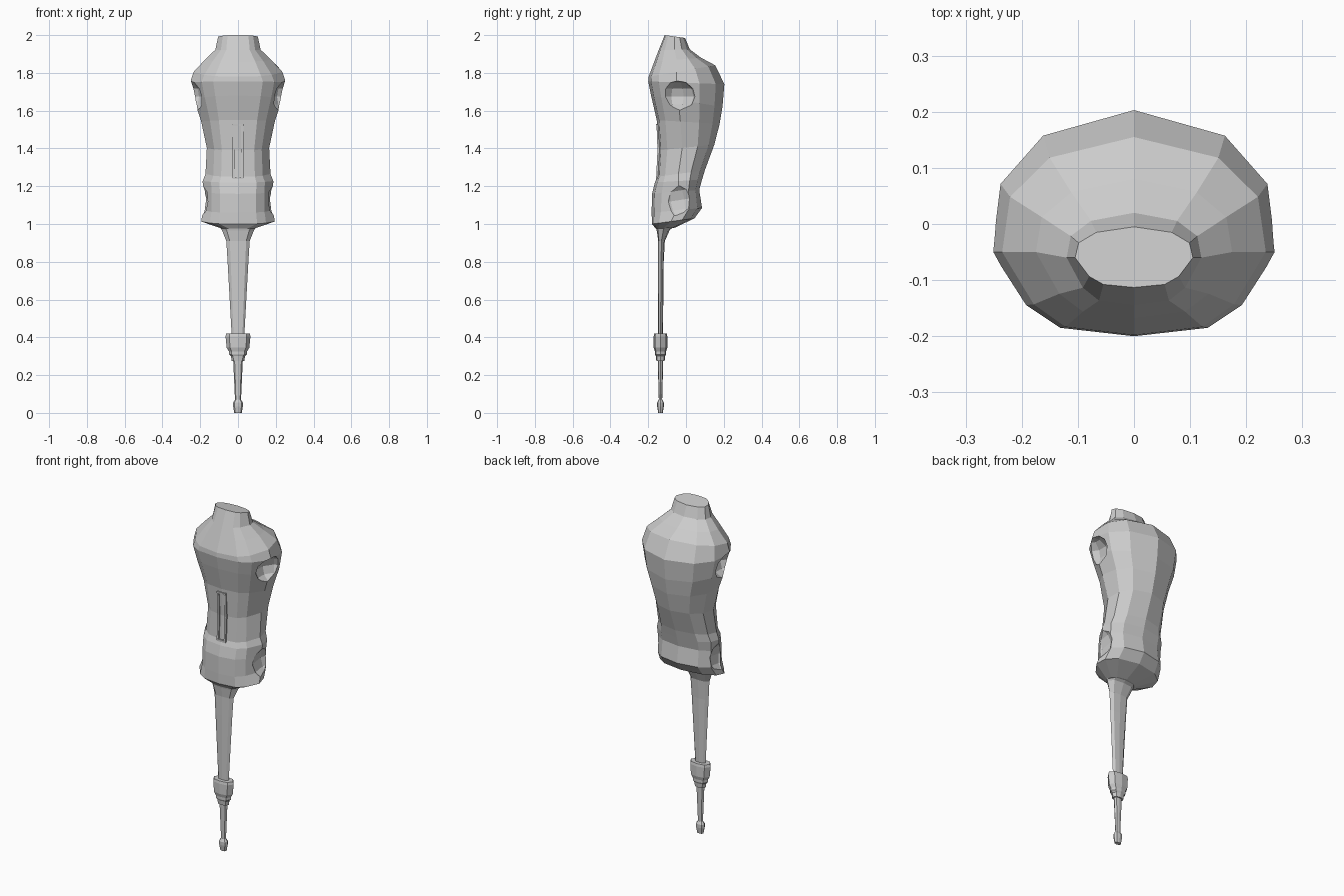
import bpy, bmesh
from mathutils import Vector

if "Cube" in bpy.data.objects:
    bpy.data.objects.remove(bpy.data.objects["Cube"])

# half cross-section: x factor, y factor (negative = front, positive = back)
ORGANIC = [(0, -1), (.52, -.9), (.76, -.63), (1, 0), (.94, .48), (.64, .82), (0, 1)]
BLADE = [(0, -1), (.7, -.8), (1, 0), (.7, .8), (0, 1)]


def loft(name, rings, half):
    """Loft closed mirrored rings: (z_front, z_back, half_width, y_front, y_back, y_mid)."""
    full = half + [(-x, y) for x, y in half[-2:0:-1]]
    n = len(full)
    bm = bmesh.new()
    loops = []
    for zf, zb, hw, yf, yb, ym in rings:
        loop = []
        for fx, fy in full:
            y = ym + (fy * (yb - ym) if fy > 0 else -fy * (yf - ym))
            t = (y - yf) / (yb - yf)
            loop.append(bm.verts.new((fx * hw, y, zf + t * (zb - zf))))
        loops.append(loop)
    for a, b in zip(loops, loops[1:]):
        for i in range(n):
            bm.faces.new((a[i], b[i], b[(i + 1) % n], a[(i + 1) % n]))
    bm.faces.new(loops[0])
    bm.faces.new(loops[-1][::-1])
    bmesh.ops.recalc_face_normals(bm, faces=bm.faces)
    me = bpy.data.meshes.new(name)
    bm.to_mesh(me)
    bm.free()
    ob = bpy.data.objects.new(name, me)
    bpy.context.collection.objects.link(ob)
    return ob


def carve(target, centre, radii, tilt=0):
    """Carve a faceted socket into the target."""
    bpy.ops.mesh.primitive_uv_sphere_add(segments=10, ring_count=6, radius=1,
                                         location=centre, rotation=(tilt, 0, 0))
    cutter = bpy.context.object
    cutter.name = "socket_cutter"
    cutter.scale = radii
    cutter.hide_render = True
    mod = target.modifiers.new("socket", 'BOOLEAN')
    mod.operation = 'DIFFERENCE'
    mod.solver = 'EXACT'
    mod.object = cutter
    bpy.context.view_layer.objects.active = target
    bpy.ops.object.modifier_apply(modifier=mod.name)
    bpy.data.objects.remove(cutter)


# torso: neck, chest, waist and pelvis
torso = loft("torso", [
    (2.00, 1.985, .105, -.113, -.005, -.06),
    (1.92, 1.925, .12, -.145, .02, -.06),
    (1.86, 1.88, .175, -.168, .08, -.05),
    (1.78, 1.84, .235, -.198, .155, -.05),
    (1.755, 1.74, .253, -.20, .203, -.05),
    (1.68, 1.62, .232, -.185, .193, -.04),
    (1.55, 1.53, .195, -.155, .178, -.03),
    (1.39, 1.42, .165, -.145, .15, -.02),
    (1.25, 1.285, .172, -.152, .10, -.04),
    (1.22, 1.235, .187, -.165, .085, -.04),
    (1.16, 1.18, .185, -.18, .07, -.04),
    (1.06, 1.085, .185, -.182, .085, -.05),
    (1.00, 1.03, .195, -.18, .045, -.08),
    (.975, .98, .09, -.16, -.06, -.12),
], ORGANIC)

# shoulder and hip sockets
for s in (-1, 1):
    carve(torso, (s * .265, -.045, 1.675), (.10, .105, .085))
    carve(torso, (s * .235, -.045, 1.125), (.085, .12, .10), .15)

# tapering blade hanging from the pelvis
loft("hanging_blade", [
    (.99, 1.0, .10, -.162, -.04, -.11),
    (.965, .97, .085, -.155, -.085, -.12),
    (.91, .91, .062, -.147, -.112, -.13),
    (.80, .80, .055, -.147, -.118, -.132),
    (.42, .42, .034, -.147, -.122, -.135),
    (.38, .38, .03, -.147, -.122, -.135),
], BLADE)


def turned(name, profile):
    """Mirrored upright part around the blade axis from (z, half_width, half_depth)."""
    return loft(name, [(z, z, w, -.135 - d, -.135 + d, -.135) for z, w, d in profile], BLADE)


# clasp on the blade end
turned("clasp", [(.42, .062, .033), (.405, .066, .036), (.345, .06, .036), (.325, .048, .03),
                 (.31, .048, .03), (.30, .037, .025), (.275, .034, .022)])

# thin pendant with a small bulb
turned("pendant", [(.29, .026, .015), (.07, .016, .009), (.055, .026, .018),
                   (.035, .026, .018), (.0, .02, .012)])


def bar(name, pts, width, x, depth):
    """Upright trim strip following (y, z) points on the belly."""
    bm = bmesh.new()
    loops = [[bm.verts.new((x + sx * width / 2, y + dy, z)) for sx, dy in
              ((-1, 0), (1, 0), (1, depth), (-1, depth))] for y, z in pts]
    for a, b in zip(loops, loops[1:]):
        for i in range(4):
            bm.faces.new((a[i], a[(i + 1) % 4], b[(i + 1) % 4], b[i]))
    bm.faces.new(loops[0])
    bm.faces.new(loops[-1])
    bmesh.ops.recalc_face_normals(bm, faces=bm.faces)
    me = bpy.data.meshes.new(name)
    bm.to_mesh(me)
    bm.free()
    bpy.context.collection.objects.link(bpy.data.objects.new(name, me))


# two raised rails and a crossbar down the belly
line = [(-.156, 1.525), (-.151, 1.39), (-.158, 1.245)]
for s in (-1, 1):
    bar("belly_rail", line, .012, s * .023, .03)
bar("belly_rail_top", [(-.158, 1.53), (-.157, 1.518)], .058, 0, .03)
bar("belly_rail_base", [(-.159, 1.25), (-.159, 1.238)], .058, 0, .03)
